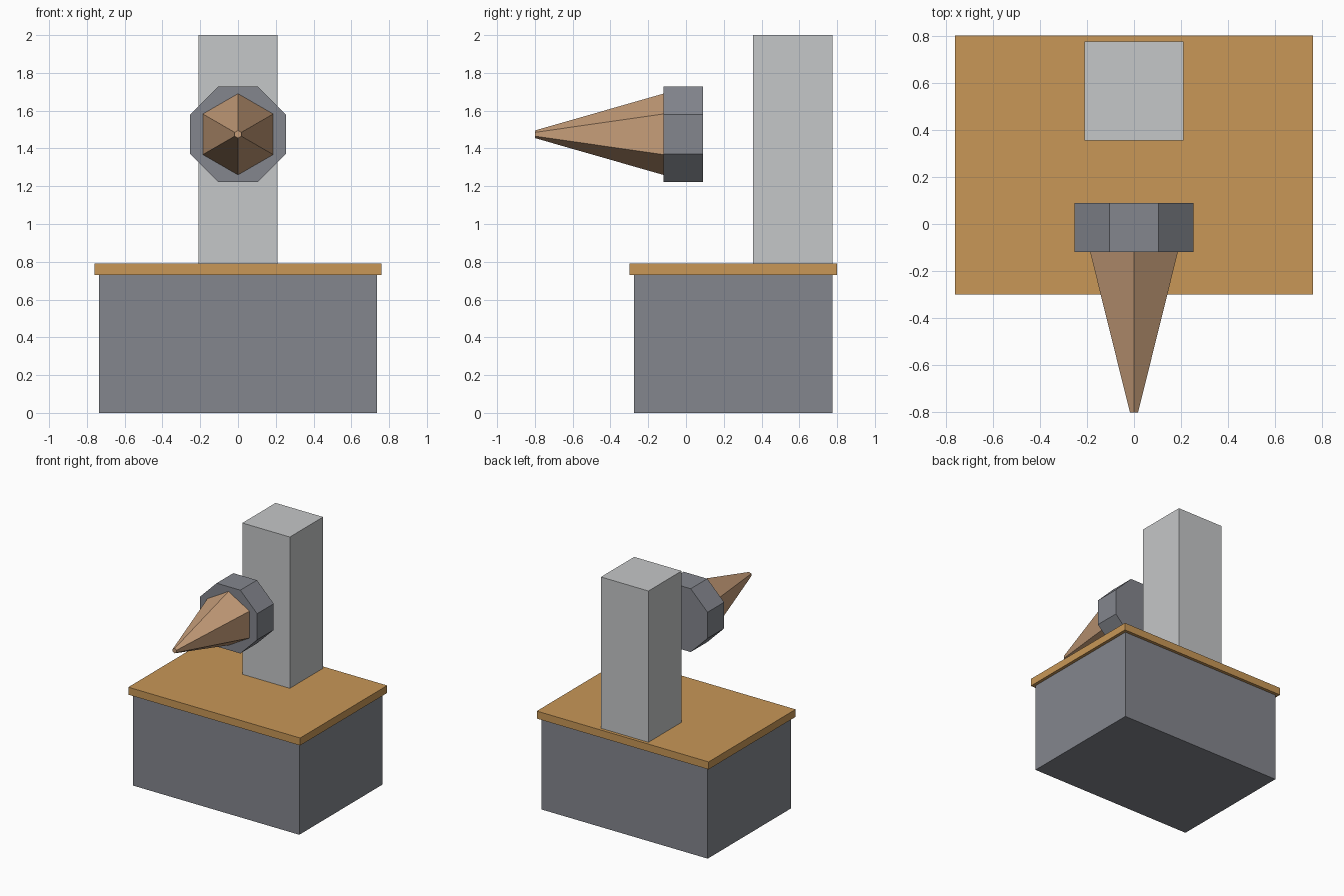
import bpy
import bmesh
from math import sin, cos, pi, tau

cube = bpy.data.objects.get("Cube")
if cube:
    bpy.data.objects.remove(cube, do_unlink=True)


def material(name, rgb):
    mat = bpy.data.materials.new(name)
    mat.use_nodes = True
    mat.diffuse_color = (*rgb, 1)
    mat.node_tree.nodes["Principled BSDF"].inputs["Base Color"].default_value = (*rgb, 1)
    return mat


def finish(name, bm, mat):
    bmesh.ops.recalc_face_normals(bm, faces=bm.faces)
    mesh = bpy.data.meshes.new(name)
    bm.to_mesh(mesh)
    bm.free()
    mesh.materials.append(mat)
    obj = bpy.data.objects.new(name, mesh)
    bpy.context.collection.objects.link(obj)
    return obj


def box(name, low, high, mat):
    bm = bmesh.new()
    bmesh.ops.create_cube(bm, size=1)
    for v in bm.verts:
        for i in range(3):
            v.co[i] = high[i] if v.co[i] > 0 else low[i]
    return finish(name, bm, mat)


def prism(name, sides, back, front, centre_z, turn, mat):
    """Tapered prism along y; back and front are (y, radius)."""
    bm = bmesh.new()
    rings = []
    for y, r in (back, front):
        angles = [turn + tau * i / sides for i in range(sides)]
        rings.append([bm.verts.new((r * sin(a), y, centre_z + r * cos(a))) for a in angles])
        bm.faces.new(rings[-1])
    for i in range(sides):
        j = (i + 1) % sides
        bm.faces.new((rings[0][i], rings[0][j], rings[1][j], rings[1][i]))
    return finish(name, bm, mat)


slate = material("slate grey", (0.23, 0.24, 0.27))
pale = material("pale grey", (0.56, 0.57, 0.58))
wood = material("golden wood", (0.58, 0.31, 0.095))
tan = material("tan", (0.56, 0.335, 0.19))

# Cabinet, worktop and rear column
box("base_cabinet", (-0.735, -0.275, 0), (0.735, 0.775, 0.73), slate)
box("worktop", (-0.76, -0.30, 0.73), (0.76, 0.80, 0.79), wood)
box("rear_column", (-0.21, 0.355, 0.79), (0.21, 0.775, 2), pale)

# Floating octagonal collar with a hexagonal spike pointing forward
prism("octagonal_collar", 8, (0.09, 0.274), (-0.12, 0.274), 1.475, pi / 8, slate)
prism("front_spike", 6, (-0.12, 0.215), (-0.80, 0.02), 1.475, 0, tan)
